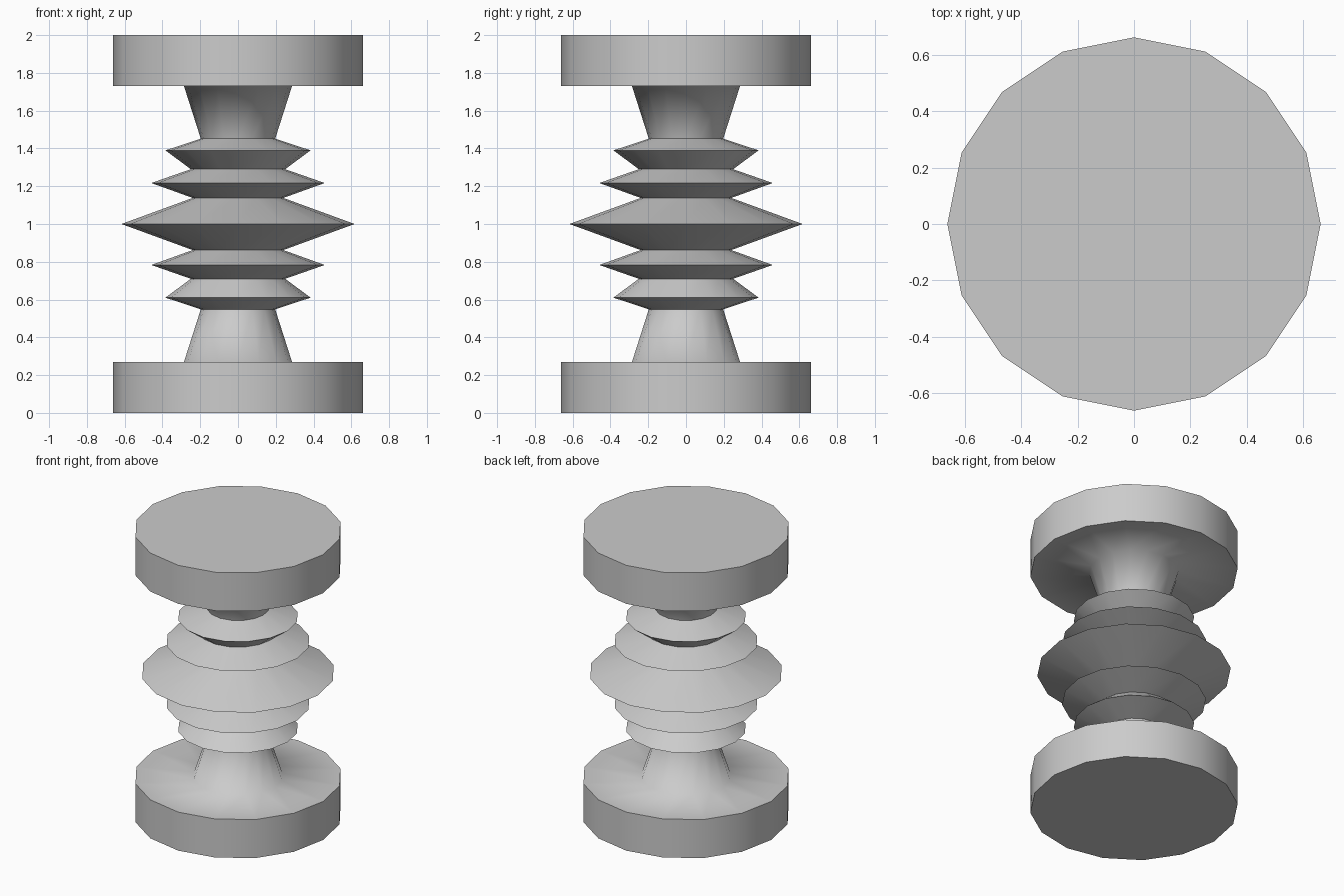
import bpy, bmesh
from math import cos, sin, pi, radians

if "Cube" in bpy.data.objects:
    bpy.data.objects.remove(bpy.data.objects["Cube"])

SIDES = 16

# Lower half of the turned profile (radius, height), mirrored about z = 1
lower = [(0.661, 0.0), (0.661, 0.27), (0.286, 0.27), (0.197, 0.548),
         (0.384, 0.61), (0.25, 0.71), (0.459, 0.783), (0.24, 0.862)]
profile = lower + [(0.617, 1.0)] + [(r, 2 - z) for r, z in reversed(lower)]


def lathe(name, profile):
    bm = bmesh.new()
    rings = [[bm.verts.new((r * cos(2 * pi * i / SIDES), r * sin(2 * pi * i / SIDES), z))
              for i in range(SIDES)] for r, z in profile]
    for a, b in zip(rings, rings[1:]):
        for i in range(SIDES):
            j = (i + 1) % SIDES
            bm.faces.new((a[i], a[j], b[j], b[i]))
    # Flat end caps
    bm.faces.new(rings[0][::-1])
    bm.faces.new(rings[-1])
    mesh = bpy.data.meshes.new(name)
    bm.to_mesh(mesh)
    bm.free()
    obj = bpy.data.objects.new(name, mesh)
    bpy.context.collection.objects.link(obj)
    return obj


# Ribbed spindle with a disc at each end; necks blend into the discs
spindle = lathe("ribbed_spindle", profile)
bpy.context.view_layer.objects.active = spindle
spindle.select_set(True)
bpy.ops.object.shade_smooth_by_angle(angle=radians(80))
